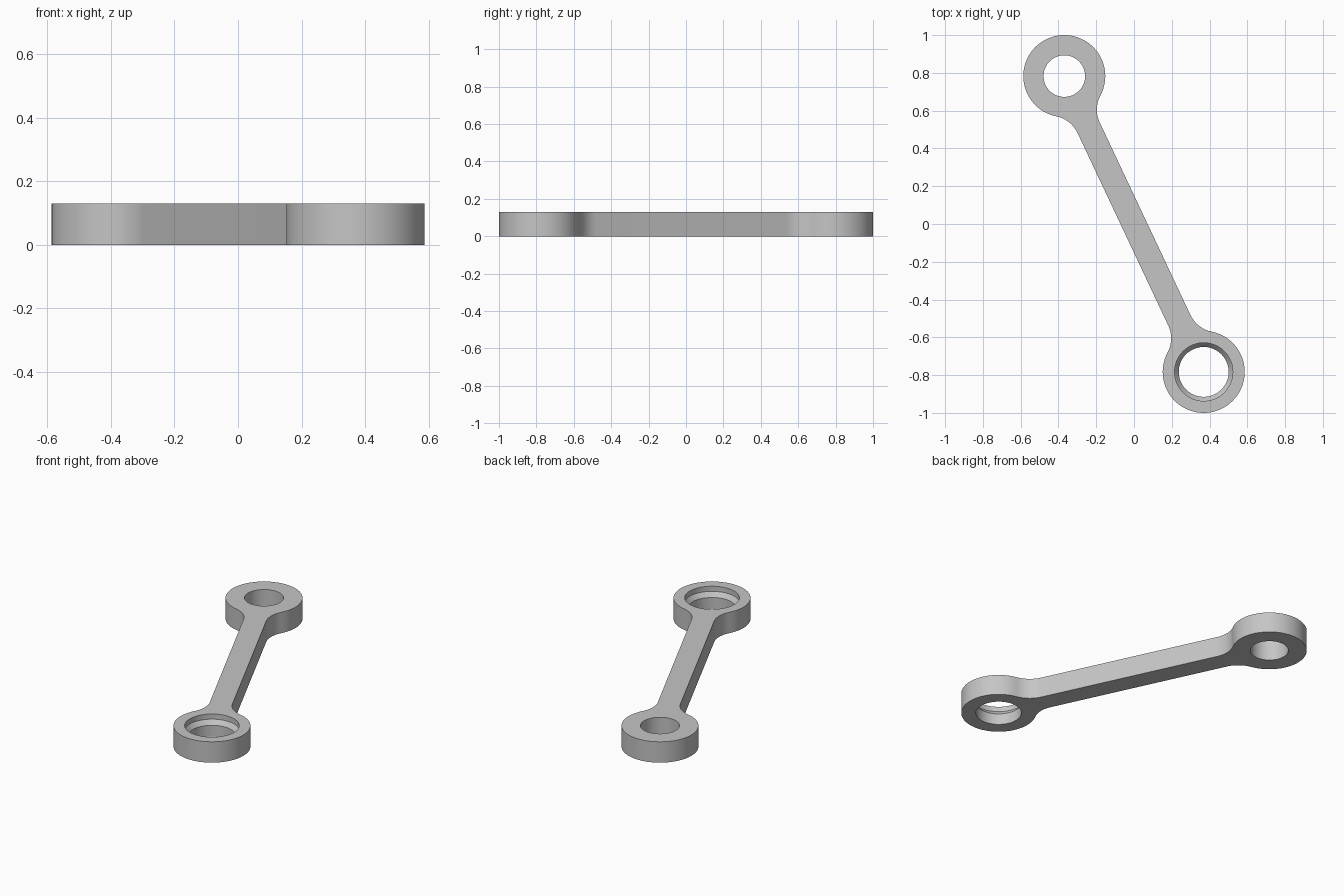
import bpy, bmesh, math
from mathutils import Vector

if "Cube" in bpy.data.objects:
    bpy.data.objects.remove(bpy.data.objects["Cube"], do_unlink=True)

HEIGHT = 0.13
LUG_R, BAR_HALF, FILLET = 0.217, 0.065, 0.16
BACK, FRONT = Vector((-0.369, 0.783)), Vector((0.369, -0.783))

steel = bpy.data.materials.new("plain grey")
steel.use_nodes = True
grey = (0.56, 0.56, 0.56, 1)
steel.diffuse_color = grey
steel.node_tree.nodes["Principled BSDF"].inputs["Base Color"].default_value = grey


def make_object(name, bm):
    bmesh.ops.recalc_face_normals(bm, faces=bm.faces)
    mesh = bpy.data.meshes.new(name)
    bm.to_mesh(mesh)
    bm.free()
    mesh.materials.append(steel)
    obj = bpy.data.objects.new(name, mesh)
    bpy.context.collection.objects.link(obj)
    return obj


def arc(centre, radius, start, end, steps):
    angles = [start + (end - start) * i / steps for i in range(steps + 1)]
    return [centre + radius * Vector((math.cos(a), math.sin(a))) for a in angles]


# Outline of one end, in a frame whose x axis runs along the bar from the lug
half_length = (FRONT - BACK).length / 2
side = BAR_HALF + FILLET
along = math.sqrt((LUG_R + FILLET) ** 2 - side ** 2)
tangent = math.atan2(side, along)
end = arc(Vector((0, 0)), LUG_R, tangent, 2 * math.pi - tangent, 72)
end += arc(Vector((along, -side)), FILLET, math.pi - tangent, math.pi / 2, 16)[1:]
end = arc(Vector((along, side)), FILLET, 1.5 * math.pi, math.pi + tangent, 16)[:-1] + end

# Both ends are the same outline turned by half a turn
axis = (FRONT - BACK).normalized()
across = Vector((-axis.y, axis.x))
half = [(p.x - half_length) * axis + p.y * across for p in end]
outline = half + [-p for p in half]

bm = bmesh.new()
base = bm.faces.new([bm.verts.new((p.x, p.y, 0)) for p in outline])
top = bmesh.ops.extrude_face_region(bm, geom=[base])
bmesh.ops.translate(bm, vec=(0, 0, HEIGHT),
                    verts=[v for v in top["geom"] if isinstance(v, bmesh.types.BMVert)])
link = make_object("link_arm", bm)


# Turned cutter: stacked rings of (radius, height)
def turned_cutter(name, centre, profile, sides=72):
    bm = bmesh.new()
    rings = []
    for radius, z in profile:
        points = arc(centre, radius, 0, 2 * math.pi, sides)[:-1]
        rings.append([bm.verts.new((p.x, p.y, z)) for p in points])
    for low, high in zip(rings, rings[1:]):
        for i in range(sides):
            j = (i + 1) % sides
            bm.faces.new((low[i], low[j], high[j], high[i]))
    bm.faces.new(rings[0])
    bm.faces.new(rings[-1])
    obj = make_object(name, bm)
    obj.hide_render = True
    return obj


# Plain bore at the back, stepped bearing seat with a tapered shoulder at the front
cutters = [
    turned_cutter("plain_bore", BACK, [(0.11, -0.1), (0.11, 0.3)]),
    turned_cutter("bearing_seat", FRONT,
                  [(0.132, -0.1), (0.132, 0.07), (0.154, 0.098), (0.154, 0.3)]),
]
for cutter in cutters:
    cut = link.modifiers.new(cutter.name, "BOOLEAN")
    cut.operation = "DIFFERENCE"
    cut.solver = "EXACT"
    cut.object = cutter

# Bake the cuts and drop the helpers
depsgraph = bpy.context.evaluated_depsgraph_get()
finished = bpy.data.meshes.new_from_object(link.evaluated_get(depsgraph))
link.modifiers.clear()
link.data = finished
for cutter in cutters:
    bpy.data.objects.remove(cutter, do_unlink=True)

bpy.ops.object.select_all(action="DESELECT")
link.select_set(True)
bpy.context.view_layer.objects.active = link
bpy.ops.object.shade_smooth_by_angle(angle=math.radians(30))
